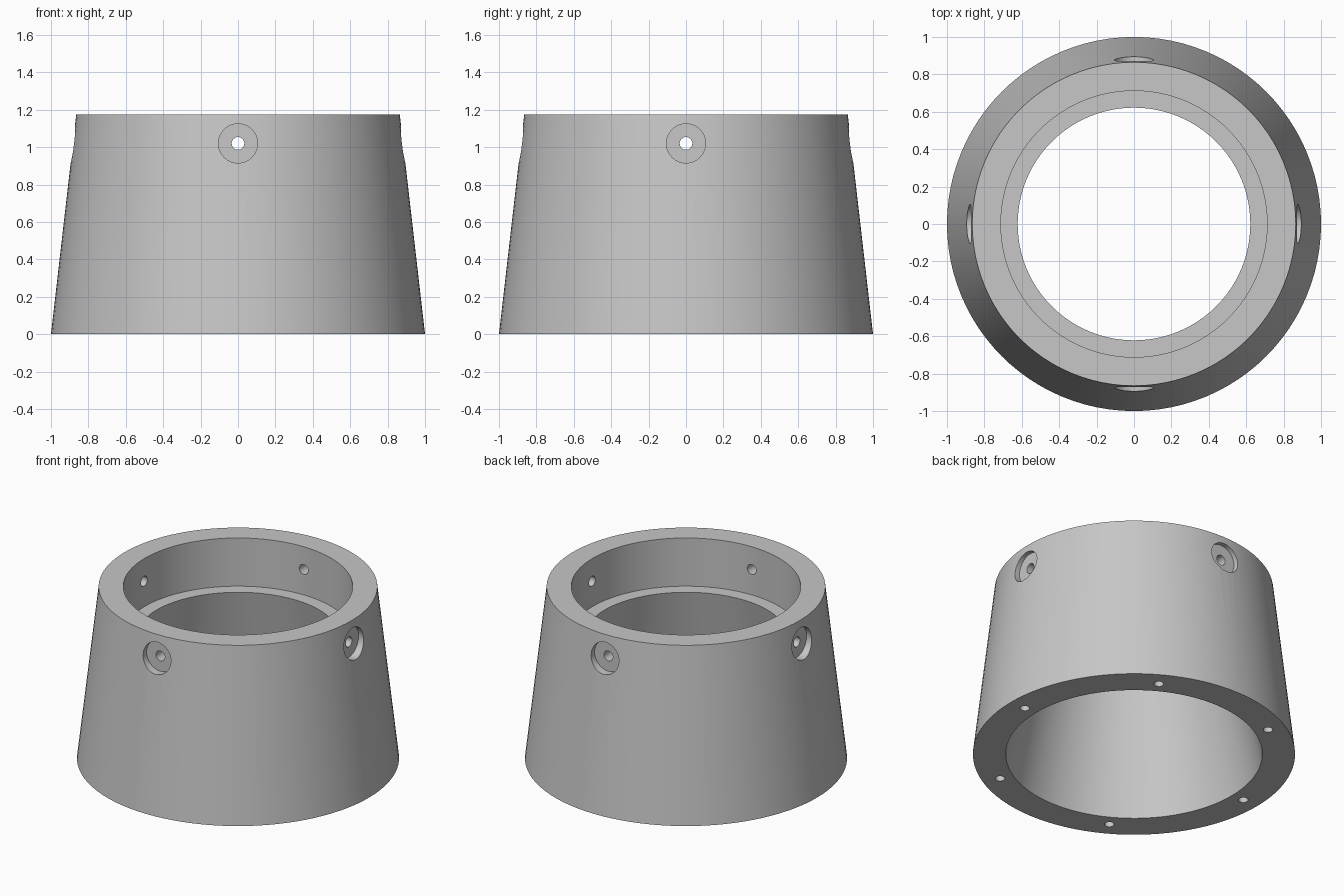
import bpy, bmesh, math
from mathutils import Matrix

cube = bpy.data.objects.get("Cube")
if cube:
    bpy.data.objects.remove(cube, do_unlink=True)

SEGMENTS = 96

gray = bpy.data.materials.new("plain_gray")
gray.use_nodes = True
color = (0.57, 0.57, 0.57, 1)
gray.diffuse_color = color
gray.node_tree.nodes["Principled BSDF"].inputs["Base Color"].default_value = color


def add_object(name, bm):
    bmesh.ops.recalc_face_normals(bm, faces=bm.faces)
    mesh = bpy.data.meshes.new(name)
    bm.to_mesh(mesh)
    bm.free()
    mesh.materials.append(gray)
    obj = bpy.data.objects.new(name, mesh)
    bpy.context.collection.objects.link(obj)
    return obj


def add_cylinder(bm, radius, length, matrix, sides=32):
    bmesh.ops.create_cone(bm, cap_ends=True, segments=sides, radius1=radius,
                          radius2=radius, depth=length, matrix=matrix)


# Tapered collar: closed wall profile (radius, height) revolved around z
profile = [(1, 0), (0.865, 1.175), (0.712, 1.175), (0.712, 0.845),
           (0.622, 0.845), (0.796, 0)]
bm = bmesh.new()
rings = []
for i in range(SEGMENTS):
    a = 2 * math.pi * i / SEGMENTS
    rings.append([bm.verts.new((r * math.cos(a), r * math.sin(a), z))
                  for r, z in profile])
for i, ring in enumerate(rings):
    following = rings[(i + 1) % SEGMENTS]
    for j in range(len(profile)):
        k = (j + 1) % len(profile)
        bm.faces.new((ring[j], following[j], following[k], ring[k]))
collar = add_object("tapered_collar", bm)

# Cutter shapes: side counterbores, side through holes, base screw holes
counterbores, side_holes, base_holes = (bmesh.new() for _ in range(3))
for i in range(4):
    turn = Matrix.Rotation(i * math.pi / 2, 4, "Z")
    lie = Matrix.Rotation(math.pi / 2, 4, "Y")
    add_cylinder(counterbores, 0.105, 0.2,
                 turn @ Matrix.Translation((0.94, 0, 1.02)) @ lie)
    add_cylinder(side_holes, 0.034, 0.5,
                 turn @ Matrix.Translation((0.8, 0, 1.02)) @ lie, 24)
for i in range(6):
    turn = Matrix.Rotation(i * math.pi / 3, 4, "Z")
    add_cylinder(base_holes, 0.03, 0.4,
                 turn @ Matrix.Translation((0.885, 0, 0)), 24)

for name, shape in (("counterbore_cutter", counterbores),
                    ("side_hole_cutter", side_holes),
                    ("base_hole_cutter", base_holes)):
    cutter = add_object(name, shape)
    cutter.hide_render = True
    cutter.hide_viewport = True
    cut = collar.modifiers.new(name, "BOOLEAN")
    cut.operation = "DIFFERENCE"
    cut.solver = "EXACT"
    cut.object = cutter

# Bake the cuts, then remove the cutters
bpy.context.view_layer.update()
depsgraph = bpy.context.evaluated_depsgraph_get()
baked = bpy.data.meshes.new_from_object(collar.evaluated_get(depsgraph))
cutters = [m.object for m in collar.modifiers]
collar.modifiers.clear()
collar.data = baked
for cutter in cutters:
    bpy.data.objects.remove(cutter, do_unlink=True)

# Smooth round walls with crisp rims
bpy.ops.object.select_all(action="DESELECT")
collar.select_set(True)
bpy.context.view_layer.objects.active = collar
bpy.ops.object.shade_smooth_by_angle(angle=math.radians(30))
